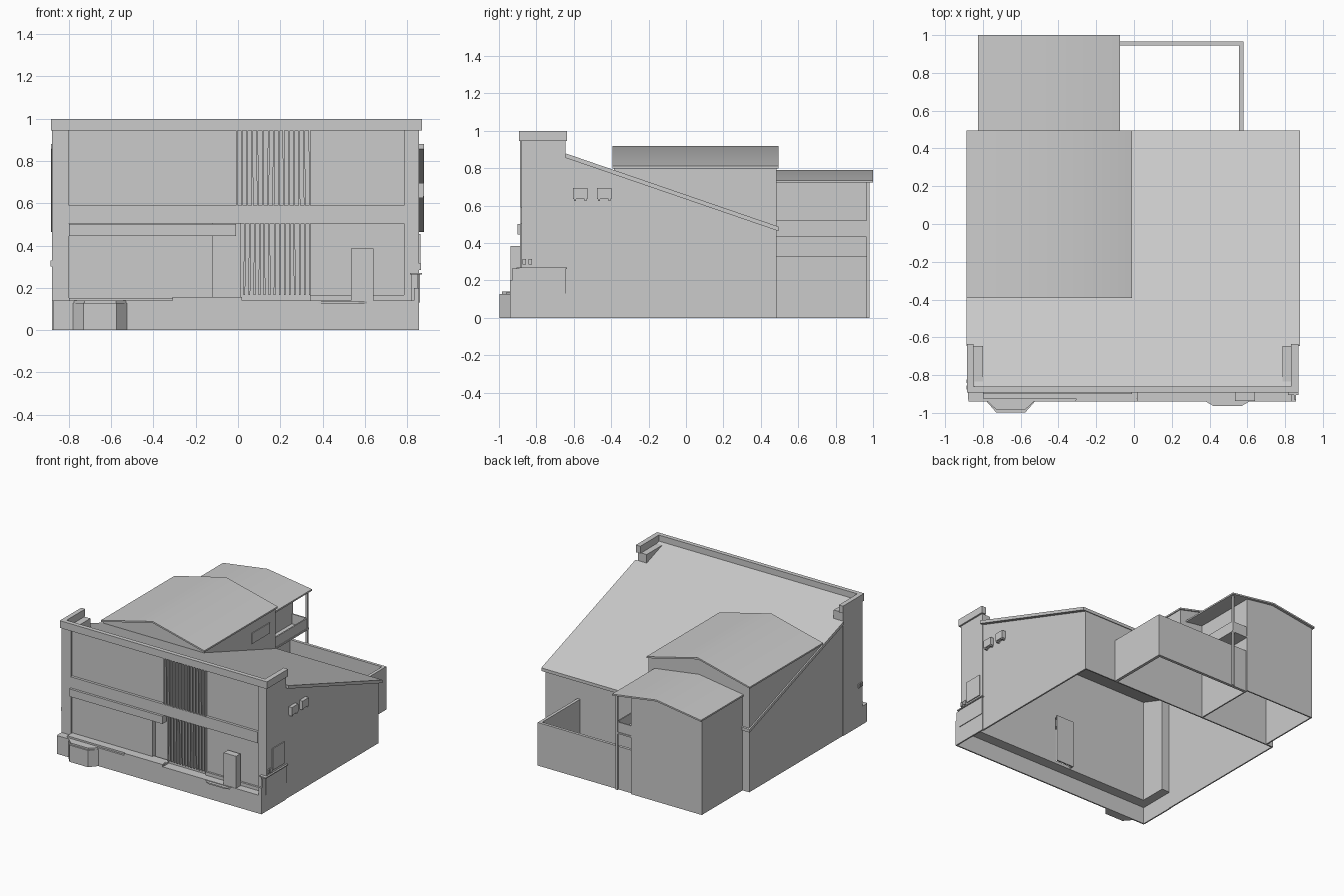
import bpy
import bmesh
import math
import random

random.seed(4)
cube = bpy.data.objects.get("Cube")
if cube:
    bpy.data.objects.remove(cube, do_unlink=True)

GREY = (0.6, 0.6, 0.6, 1.0)
grey = bpy.data.materials.new("plain grey")
grey.use_nodes = True
grey.diffuse_color = GREY
grey.node_tree.nodes["Principled BSDF"].inputs["Base Color"].default_value = GREY


def prism(name, profile, axis, start, end, smooth=False):
    """Extrude a 2D profile along an axis; the profile uses the other two axes in order."""
    bm = bmesh.new()

    def point(p, d):
        co = list(p)
        co.insert("xyz".index(axis), d)
        return bm.verts.new(co)

    a = [point(p, start) for p in profile]
    b = [point(p, end) for p in profile]
    bm.faces.new(a)
    bm.faces.new(b)
    for i in range(len(a)):
        j = (i + 1) % len(a)
        bm.faces.new((a[i], a[j], b[j], b[i]))
    bmesh.ops.recalc_face_normals(bm, faces=bm.faces)
    mesh = bpy.data.meshes.new(name)
    bm.to_mesh(mesh)
    bm.free()
    mesh.materials.append(grey)
    obj = bpy.data.objects.new(name, mesh)
    bpy.context.collection.objects.link(obj)
    if smooth:
        bpy.ops.object.select_all(action="DESELECT")
        obj.select_set(True)
        bpy.context.view_layer.objects.active = obj
        bpy.ops.object.shade_smooth_by_angle(angle=math.radians(35))
    return obj


def box(name, x, y, z):
    rect = [(x[0], y[0]), (x[1], y[0]), (x[1], y[1]), (x[0], y[1])]
    return prism(name, rect, "z", *z)


def gable_roof(name, x0, x1, y, eave, ridge, t=0.012):
    xm = (x0 + x1) / 2
    profile = [(x0, eave), (xm, ridge), (x1, eave),
               (x1, eave - t), (xm, ridge - t), (x0, eave - t)]
    prism(name, profile, "y", *y, smooth=True)


def gable_wall(name, x0, x1, y, z0, eave, ridge):
    profile = [(x0, z0), (x1, z0), (x1, eave), ((x0 + x1) / 2, ridge), (x0, eave)]
    prism(name, profile, "y", *y)


def roof_z(y):
    return 0.88 - 0.344 * (y + 0.645)


# Main sloping roof and the side and back walls under it
ends = (-0.86, 0.495)
roof = [(y, roof_z(y)) for y in ends] + [(y, roof_z(y) - 0.024) for y in reversed(ends)]
prism("main_roof", roof, "x", -0.845, 0.845)
eaves = (-0.645, 0.495)
edge = [(y, roof_z(y)) for y in eaves] + [(y, roof_z(y) - 0.024) for y in reversed(eaves)]
prism("left_roof_edge", edge, "x", 0.845, 0.88)
prism("right_roof_edge", edge, "x", -0.886, -0.845)
wall = [(-0.65, 0), (0.485, 0), (0.485, roof_z(0.485) - 0.02), (-0.65, roof_z(-0.65) - 0.02)]
prism("left_wall", wall, "x", 0.84, 0.852)
prism("right_wall", wall, "x", -0.876, -0.866)
box("back_wall", (-0.876, 0.852), (0.475, 0.485), (0, 0.48))

# Front pillars and parapet
box("left_pillar", (0.785, 0.857), (-0.88, -0.645), (0.13, 0.945))
box("right_pillar", (-0.88, -0.80), (-0.88, -0.645), (0.13, 0.945))
box("parapet_front", (-0.885, 0.87), (-0.893, -0.86), (0.945, 1.0))
box("parapet_left", (0.832, 0.87), (-0.86, -0.635), (0.945, 1.0))
box("parapet_right", (-0.885, -0.85), (-0.86, -0.635), (0.945, 1.0))

# Front wall panels and bands
box("upper_panel", (-0.80, 0.785), (-0.865, -0.85), (0.55, 0.945))
box("lower_right_panel", (-0.80, -0.12), (-0.865, -0.85), (0.14, 0.505))
box("door_panel", (-0.12, 0.02), (-0.83, -0.82), (0.14, 0.505))
box("door_jamb", (-0.13, -0.12), (-0.865, -0.82), (0.14, 0.505))
box("lower_left_panel", (0.01, 0.785), (-0.865, -0.85), (0.14, 0.505))
box("middle_band", (-0.80, 0.785), (-0.885, -0.85), (0.505, 0.59))
box("shop_canopy", (-0.80, -0.01), (-0.90, -0.85), (0.445, 0.503))

# Vertical slats, each a little out of true
for label, x0, count, z0, z1 in (("upper", -0.005, 15, 0.59, 0.945),
                                 ("lower", 0.03, 14, 0.165, 0.505)):
    step = (0.34 - x0) / (count - 1)
    for i in range(count):
        x = x0 + i * step
        lean = random.uniform(-0.003, 0.003)
        profile = [(x - 0.004, z0), (x + 0.004, z0), (x + 0.004 + lean, z1), (x - 0.004 + lean, z1)]
        prism(f"{label}_slat", profile, "y", -0.888, -0.864)

# Base plinth with its ledge, steps and planter
box("plinth_front", (-0.876, 0.857), (-0.94, -0.93), (0, 0.135))
box("plinth_left", (0.846, 0.857), (-0.93, -0.645), (0, 0.265))
box("plinth_right", (-0.88, -0.87), (-0.93, -0.645), (0, 0.14))
box("ledge", (-0.876, 0.857), (-0.94, -0.85), (0.13, 0.14))
box("right_ledge", (-0.80, 0.02), (-0.925, -0.85), (0.14, 0.153))
box("left_sill", (0.34, 0.785), (-0.88, -0.85), (0.14, 0.165))
box("corner_step", (0.832, 0.857), (-0.94, -0.89), (0.13, 0.20))
box("corner_block", (0.82, 0.862), (-0.89, -0.645), (0.13, 0.262))
box("corner_cap", (0.815, 0.87), (-0.905, -0.635), (0.262, 0.27))
box("cabinet", (0.535, 0.64), (-0.937, -0.885), (0.135, 0.385))
prism("doorstep", [(-0.31, -0.94), (0.02, -0.94), (0.01, -0.89), (-0.30, -0.89)], "z", 0.14, 0.157)
prism("entry_shelf", [(0.38, -0.94), (0.42, -0.963), (0.57, -0.963), (0.61, -0.94)], "z", 0.125, 0.135)
prism("planter", [(-0.78, -0.94), (-0.73, -0.997), (-0.575, -0.997), (-0.525, -0.94)], "z", 0, 0.128)
prism("planter_top", [(-0.775, -0.94), (-0.727, -0.985), (-0.578, -0.985), (-0.53, -0.94)], "z", 0.128, 0.14)

# Fittings on the left side: window, meters and cooling units
box("side_window", (0.855, 0.864), (-0.81, -0.67), (0.29, 0.455))
for y in (-0.865, -0.833):
    box("left_meter", (0.855, 0.867), (y - 0.01, y + 0.01), (0.285, 0.315))
    box("right_meter", (-0.888, -0.878), (y - 0.01, y + 0.01), (0.30, 0.33))
for y in (-0.565, -0.437):
    box("cooling_unit", (0.85, 0.88), (y - 0.038, y + 0.038), (0.635, 0.695))
    for side in (-0.028, 0.028):
        box("unit_foot", (0.85, 0.878), (y + side - 0.006, y + side + 0.006), (0.625, 0.635))

# Large gabled upper storey
gable_roof("dormer_roof", -0.886, -0.01, (-0.393, 0.495), 0.812, 0.92)
gable_wall("dormer_front", -0.876, -0.02, (-0.385, -0.375), 0.77, 0.802, 0.91)
gable_wall("dormer_back", -0.876, -0.02, (0.475, 0.485), 0.45, 0.802, 0.91)
dormer_side = [(-0.385, roof_z(-0.385) - 0.02), (0.485, roof_z(0.485) - 0.02),
               (0.485, 0.802), (-0.385, 0.802)]
prism("dormer_left_wall", dormer_side, "x", -0.03, -0.02)
prism("dormer_right_wall", dormer_side, "x", -0.876, -0.866)
box("dormer_window", (-0.02, -0.014), (0.19, 0.41), (0.64, 0.72))

# Rear annex with an open balcony at its left side
gable_roof("annex_roof", -0.827, -0.073, (0.485, 1.0), 0.735, 0.79)
box("annex_right_wall", (-0.82, -0.81), (0.485, 0.98), (0, 0.73))
box("annex_left_wall", (-0.23, -0.22), (0.485, 0.98), (0, 0.745))
prism("annex_back_wall", [(-0.82, 0), (-0.22, 0), (-0.22, 0.745), (-0.45, 0.78), (-0.82, 0.725)],
      "y", 0.97, 0.98)
box("balcony_floor", (-0.23, -0.085), (0.485, 0.98), (0.432, 0.444))
box("balcony_rail", (-0.10, -0.09), (0.485, 0.965), (0.444, 0.52))
box("balcony_back_rail", (-0.22, -0.09), (0.965, 0.975), (0.444, 0.52))
box("balcony_post", (-0.105, -0.088), (0.965, 0.98), (0, 0.735))

# Rear yard walls
box("yard_back_wall", (-0.22, 0.58), (0.945, 0.967), (0, 0.33))
box("yard_left_wall", (0.557, 0.58), (0.485, 0.945), (0, 0.33))
